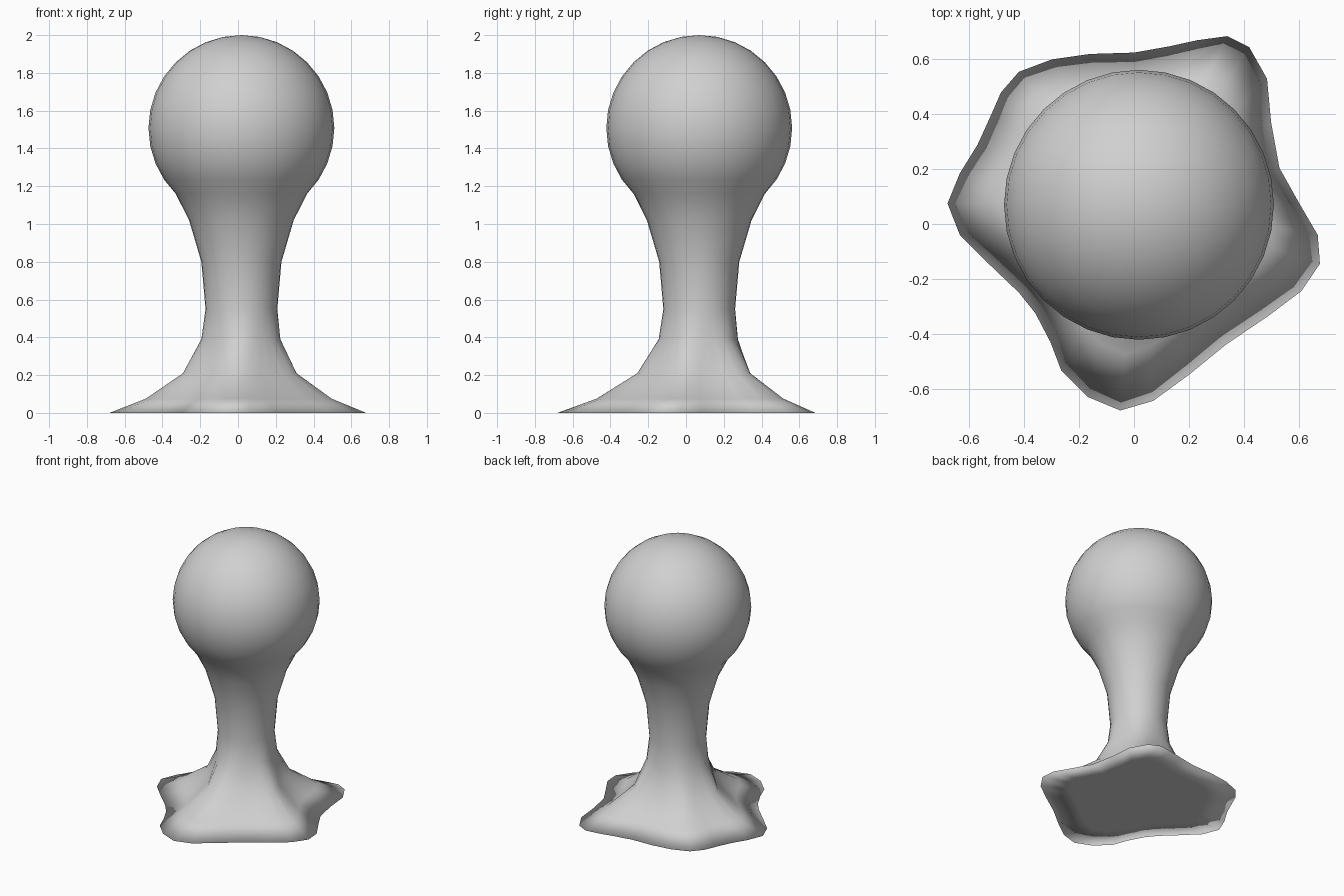
import bpy, bmesh, math
from mathutils import Vector

cube = bpy.data.objects.get("Cube")
if cube:
    bpy.data.objects.remove(cube)

# Uneven five-lobed foot outline, counter-clockwise
OUTLINE = [
    (.53, .205), (.5, .37), (.485, .53), (.42, .645), (.34, .685), (.23, .67), (.13, .648), (0, .625),
    (-.16, .62), (-.3, .6), (-.42, .555), (-.485, .48), (-.52, .4), (-.57, .29), (-.635, .185), (-.68, .075),
    (-.635, -.04), (-.53, -.145), (-.42, -.25), (-.36, -.325), (-.305, -.43), (-.265, -.535), (-.17, -.63), (-.05, -.68),
    (.07, -.645), (.2, -.55), (.335, -.44), (.49, -.335), (.61, -.245), (.678, -.145), (.67, -.04), (.6, .08)]
SIDES = len(OUTLINE)
STEP = math.tau / SIDES
AXIS = Vector((.018, .07, 0))
HEAD_Z, HEAD_R = 1.508, .492


def make_material(name, value):
    mat = bpy.data.materials.new(name)
    mat.use_nodes = True
    color = (value, value, value, 1)
    mat.diffuse_color = color
    mat.node_tree.nodes["Principled BSDF"].inputs["Base Color"].default_value = color
    return mat


def ring(bm, z, radius, lobes):
    """Circle of the given radius plus a share of the foot outline."""
    verts = []
    for i, (x, y) in enumerate(OUTLINE):
        angle = STEP * (i + 1)
        circle = Vector((math.cos(angle), math.sin(angle), 0)) * radius
        offset = (Vector((x, y, 0)) - AXIS) * lobes
        verts.append(bm.verts.new(AXIS + circle + offset + Vector((0, 0, z))))
    return verts


bm = bmesh.new()

# Flat underside, lobed foot, waisted stem: height, circle radius, share of outline
profile = [(0, 0, .7), (0, 0, 1), (.075, 0, .725), (.21, .065, .35), (.39, .177, .05),
           (.55, .19, 0), (.8, .212, 0), (1.02, .277, 0)]
rings = [ring(bm, *row) for row in profile]

# Ball head continues the same surface
for k in range(SIDES * 3 // 8, 0, -1):
    rings.append(ring(bm, HEAD_Z + HEAD_R * math.cos(k * STEP), HEAD_R * math.sin(k * STEP), 0))

# Skin the rings, then close the underside and the crown
pole = bm.verts.new(AXIS + Vector((0, 0, HEAD_Z + HEAD_R)))
for i in range(SIDES):
    j = (i + 1) % SIDES
    for low, high in zip(rings, rings[1:]):
        bm.faces.new((low[i], low[j], high[j], high[i]))
    bm.faces.new((rings[-1][i], rings[-1][j], pole))
bm.faces.new(rings[0][::-1])

mesh = bpy.data.meshes.new("body")
bm.to_mesh(mesh)
bm.free()
mesh.materials.append(make_material("light grey", .63))
mesh.shade_smooth()
bpy.context.collection.objects.link(bpy.data.objects.new("body", mesh))
